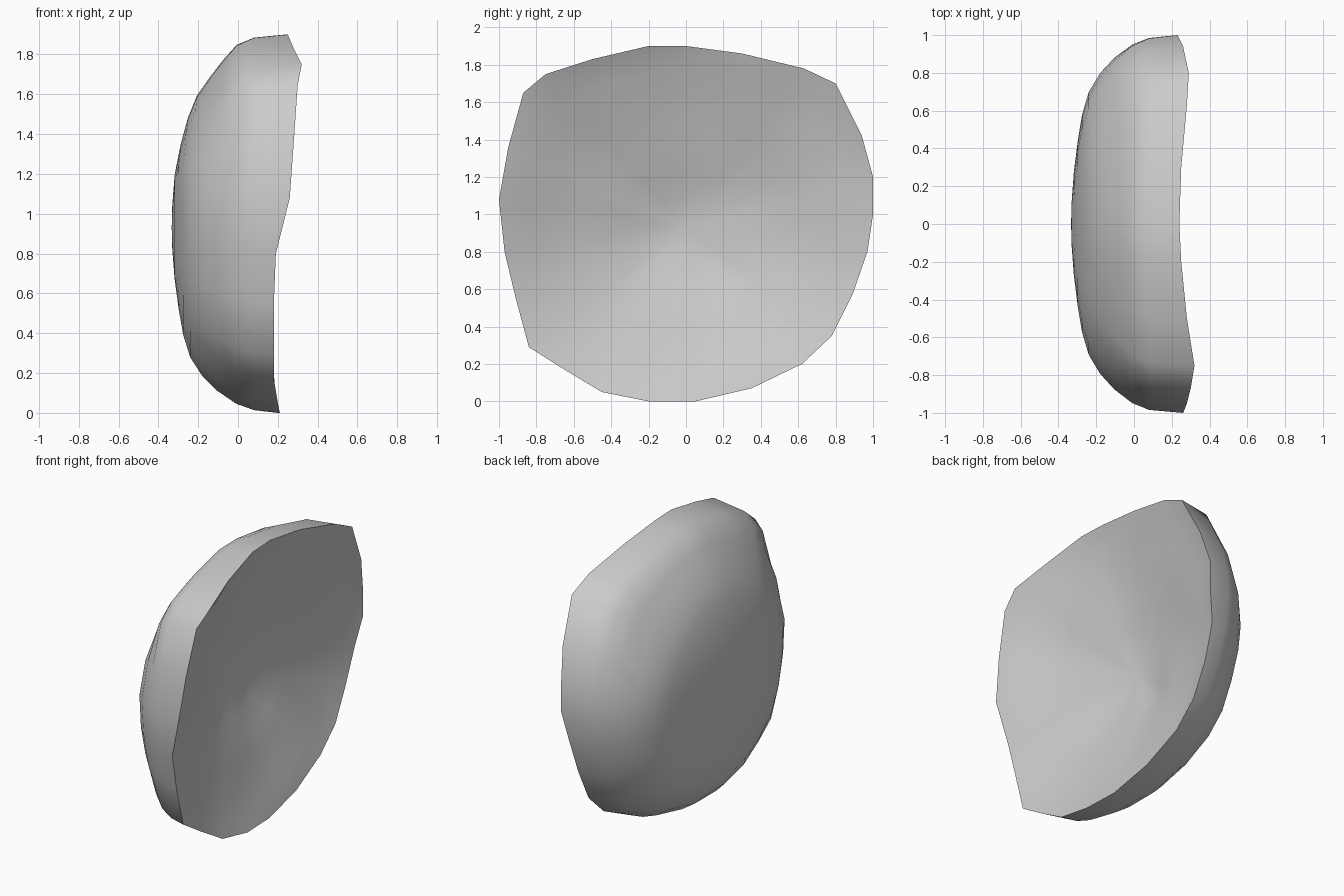
import bpy, bmesh, math
from mathutils import Vector, noise

if "Cube" in bpy.data.objects:
    bpy.data.objects.remove(bpy.data.objects["Cube"])

# rim outline as (y, z, rim x), counter-clockwise seen from +x
RIM = [(1.0, 1.0, .23), (1.0, 1.2, .23), (.94, 1.42, .26), (.8, 1.7, .29), (.63, 1.78, .28),
       (.3, 1.86, .25), (0, 1.9, .24), (-.2, 1.9, .25), (-.5, 1.83, .28), (-.75, 1.75, .32),
       (-.87, 1.65, .30), (-.95, 1.36, .28), (-1.0, 1.08, .26), (-.97, .8, .19), (-.91, .55, .18),
       (-.84, .29, .18), (-.65, .17, .18), (-.45, .05, .20), (-.2, 0, .21), (.05, 0, .2),
       (.35, .07, .19), (.62, .2, .18), (.78, .35, .18), (.89, .57, .18), (.97, .8, .19)]
# dome section: radius fraction, depth x
DOME = [(.12, -.33), (.28, -.318), (.44, -.298), (.58, -.275), (.70, -.24),
        (.80, -.18), (.88, -.105), (.95, -.01), (.985, .08)]
DISH = [.94, .85, .72, .58, .44, .3, .15]
CY, CZ = 0.0, 0.93


def dome_ring(bm, r, x):
    """Ring on the bulging back; corners round off towards the middle."""
    verts = []
    for y, z, rx in RIM:
        round_off = min(1, 1 / math.hypot(y, (z - CZ) / .95))
        w = min(1, (1 - r) * (4 if z > CZ else 2.5))
        k = r * (1 - w + w * round_off)
        py, pz = y * k, CZ + (z - CZ) * k
        lean = .1 * max(0, pz - 1.25) * min(1, max(0, -x * 6))
        verts.append(bm.verts.new((x + lean, py, pz)))
    return verts


def dish_ring(bm, r):
    """Ring on the hollow front, with a small dent in it."""
    verts = []
    for y, z, rx in RIM:
        py, pz = y * r, CZ + (z - CZ) * r
        px = -.05 + (rx + .05) * r ** 1.25
        if r < 1:
            px += .015 * noise.noise(Vector((py * 3, pz * 3, 1.7)))
        px -= .03 * math.exp(-((py - .17) ** 2 + (pz - .71) ** 2) / .01)
        verts.append(bm.verts.new((px, py, pz)))
    return verts


# back dome, rim and hollow front joined as one closed skin
bm = bmesh.new()
rings = [dome_ring(bm, r, x) for r, x in DOME]
rings += [dish_ring(bm, r) for r in [1] + DISH]
n = len(RIM)
for a, b in zip(rings, rings[1:]):
    for i in range(n):
        j = (i + 1) % n
        bm.faces.new((a[i], a[j], b[j], b[i]))
for end, x in ((rings[0], -.333), (rings[-1], -.04)):
    pole = bm.verts.new((x, CY, CZ))
    for i in range(n):
        bm.faces.new((pole, end[i], end[(i + 1) % n]))
bmesh.ops.recalc_face_normals(bm, faces=bm.faces[:])
mesh = bpy.data.meshes.new("hollowed_cushion")
bm.to_mesh(mesh)
bm.free()
cushion = bpy.data.objects.new("hollowed_cushion", mesh)
bpy.context.collection.objects.link(cushion)
bpy.context.view_layer.objects.active = cushion
cushion.select_set(True)
bpy.ops.object.shade_smooth_by_angle(angle=math.radians(50))
